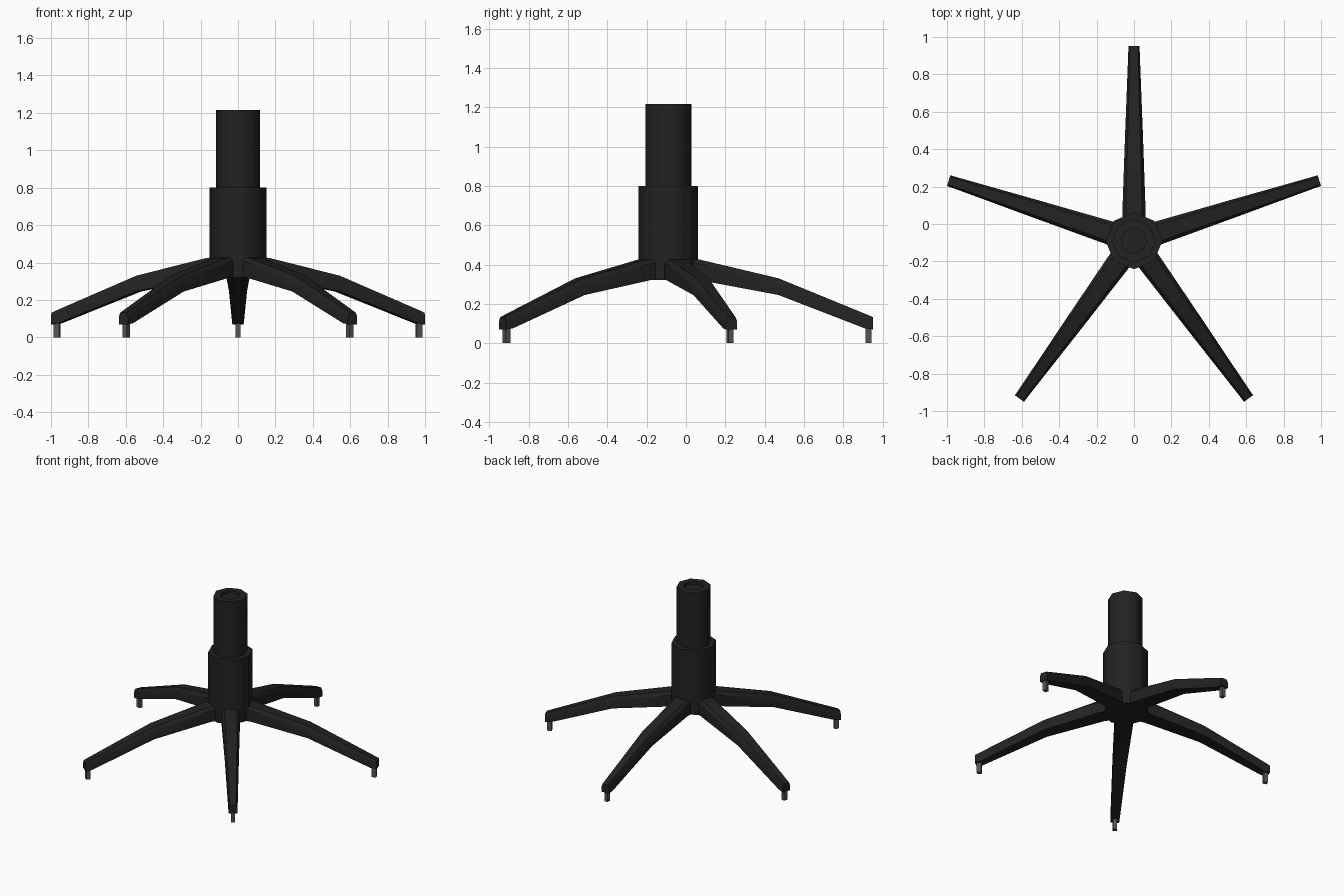
import bpy, bmesh, math
from mathutils import Matrix, Vector

if "Cube" in bpy.data.objects:
    bpy.data.objects.remove(bpy.data.objects["Cube"])

CENTRE = Vector((0, -0.09, 0))


def material(name, rgb):
    m = bpy.data.materials.new(name)
    m.diffuse_color = (*rgb, 1)
    m.use_nodes = True
    m.node_tree.nodes["Principled BSDF"].inputs["Base Color"].default_value = m.diffuse_color
    return m


BLACK = material("black plastic", (0.016, 0.016, 0.016))
GREY = material("grey metal", (0.09, 0.09, 0.09))


def finish(name, bm, mat, angle=0.0, smooth=None):
    bmesh.ops.recalc_face_normals(bm, faces=bm.faces)
    me = bpy.data.meshes.new(name)
    bm.to_mesh(me)
    bm.free()
    me.materials.append(mat)
    ob = bpy.data.objects.new(name, me)
    bpy.context.collection.objects.link(ob)
    ob.matrix_world = Matrix.Translation(CENTRE) @ Matrix.Rotation(angle, 4, 'Z')
    if smooth:
        bpy.ops.object.select_all(action='DESELECT')
        ob.select_set(True)
        bpy.context.view_layer.objects.active = ob
        bpy.ops.object.shade_smooth_by_angle(angle=math.radians(smooth))
    return ob


def loft(rings):
    """Closed skin through equally sized rings of points."""
    bm = bmesh.new()
    vs = [[bm.verts.new(p) for p in r] for r in rings]
    n = len(rings[0])
    for a, b in zip(vs, vs[1:]):
        for i in range(n):
            j = (i + 1) % n
            bm.faces.new((a[i], a[j], b[j], b[i]))
    bm.faces.new(vs[0])
    bm.faces.new(vs[-1])
    return bm


def octagon(r, z):
    return [(r * math.cos(i * math.pi / 4), r * math.sin(i * math.pi / 4), z)
            for i in range(8)]


# Central hub and gas lift column with a shallow socket on top
finish("hub", loft([octagon(0.152, 0.32), octagon(0.152, 0.80)]), BLACK, smooth=50)
finish("lift_column", loft([octagon(0.117, 0.78), octagon(0.117, 1.215),
                            octagon(0.068, 1.215), octagon(0.068, 1.195)]),
       BLACK, smooth=50)


# Legs: tapered, bent, with chamfered upper edges
def leg_section(r, half, low, top):
    c = 0.022
    return [(r, -half, low), (r, half, low), (r, half, top - c),
            (r, half * 0.7, top), (r, -half * 0.7, top), (r, -half, top - c)]


STATIONS = [(0.05, 0.064, 0.32, 0.43), (0.16, 0.062, 0.32, 0.425),
            (0.56, 0.048, 0.245, 0.33), (1.0, 0.031, 0.075, 0.15),
            (1.042, 0.03, 0.07, 0.132)]

for k in range(5):
    a = math.radians(90 + 72 * k)
    finish(f"leg_{k + 1}", loft([leg_section(*s) for s in STATIONS]), BLACK, a, 30)
    # Short square peg under the leg tip
    bm = bmesh.new()
    bmesh.ops.create_cube(bm, size=1, matrix=Matrix.Translation((1.018, 0, 0.04))
                          @ Matrix.Diagonal((0.03, 0.028, 0.08, 1)))
    finish(f"peg_{k + 1}", bm, GREY, a)
